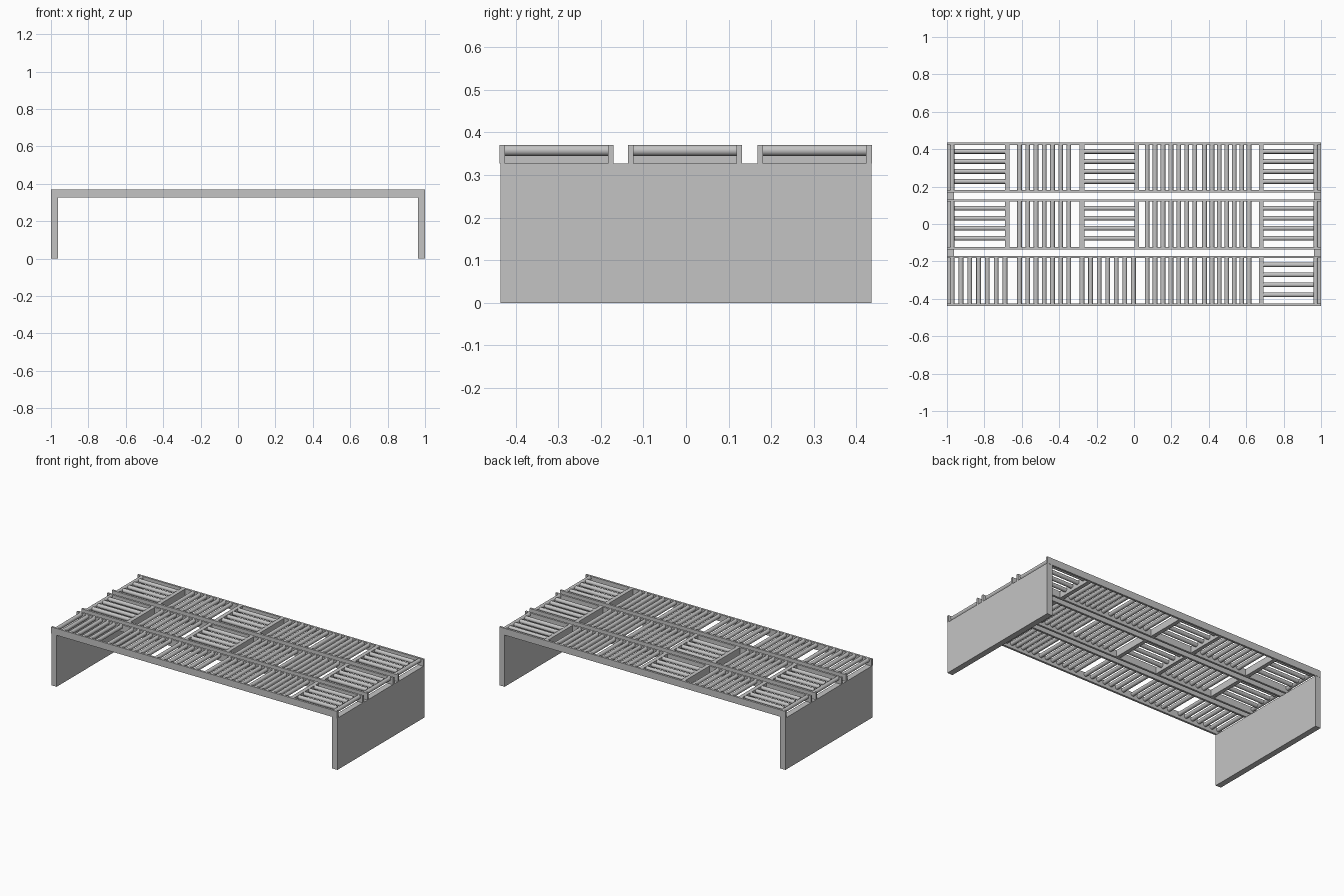
import bpy
import math

old = bpy.data.objects.get("Cube")
if old:
    bpy.data.objects.remove(old, do_unlink=True)

grey = bpy.data.materials.new("light_grey")
grey.use_nodes = True
colour = (0.55, 0.55, 0.55, 1)
grey.diffuse_color = colour
grey.node_tree.nodes["Principled BSDF"].inputs["Base Color"].default_value = colour

LEG_TOP, TOP = 0.327, 0.37
RADIUS = 0.0125
ROD_Z = TOP - RADIUS
HALF = 0.134          # half width of one seat strip
RAIL = 0.013          # rail thickness


def box(name, x0, x1, y0, y1, z0, z1):
    bpy.ops.mesh.primitive_cube_add(size=1, location=((x0 + x1) / 2, (y0 + y1) / 2, (z0 + z1) / 2))
    ob = bpy.context.object
    ob.name = name
    ob.scale = (x1 - x0, y1 - y0, z1 - z0)
    bpy.ops.object.transform_apply(location=False, rotation=False, scale=True)
    ob.data.materials.append(grey)


def rod(name, x, y, length, along_x):
    turn = (0, math.pi / 2, 0) if along_x else (math.pi / 2, 0, 0)
    bpy.ops.mesh.primitive_cylinder_add(vertices=24, radius=RADIUS, depth=length,
                                        location=(x, y, ROD_Z), rotation=turn)
    ob = bpy.context.object
    ob.name = name
    ob.data.materials.append(grey)
    bpy.ops.object.shade_smooth_by_angle()


def cross_rods(cy, first, last, count=7):
    for i in range(count):
        x = first + (last - first) * i / (count - 1)
        rod("cross_rod", x, cy, 2 * (HALF - RAIL), False)


def long_rods(cy, x0, x1):
    for i in range(4):
        rod("long_rod", (x0 + x1) / 2, cy + 0.086 - 0.0535 * i, x1 - x0, True)


def board(cy, x):
    box("cross_board", x - 0.0125, x + 0.0125, cy - HALF + RAIL, cy + HALF - RAIL, LEG_TOP, TOP)


# End panels
for name, side in (("left_leg_panel", 1), ("right_leg_panel", -1)):
    xs = sorted((side * 0.963, side))
    box(name, xs[0], xs[1], -0.435, 0.435, 0, LEG_TOP)

# Three seat strips: front, middle, back
for cy, patterned in ((-0.304, False), (-0.002, True), (0.302, True)):
    # Long rails on both edges
    for y in (cy - HALF, cy + HALF - RAIL):
        box("long_rail", -1, 1, y, y + RAIL, LEG_TOP, TOP)

    # Groups of crosswise rods shared by every strip
    cross_rods(cy, -0.612, -0.348)
    cross_rods(cy, 0.07, 0.325)
    cross_rods(cy, 0.377, 0.615)

    # Left end group of lengthwise rods
    board(cy, 0.68)
    long_rods(cy, 0.69, 0.96)
    rod("end_rod", 0.972, cy, 2 * (HALF - RAIL), False)

    if patterned:
        # Right end and centre groups of lengthwise rods
        rod("end_rod", -0.972, cy, 2 * (HALF - RAIL), False)
        long_rods(cy, -0.96, -0.69)
        board(cy, -0.678)
        board(cy, -0.278)
        long_rods(cy, -0.268, 0.003)
        board(cy, 0.014)
    else:
        cross_rods(cy, -0.972, -0.69)
        cross_rods(cy, -0.278, -0.003)
